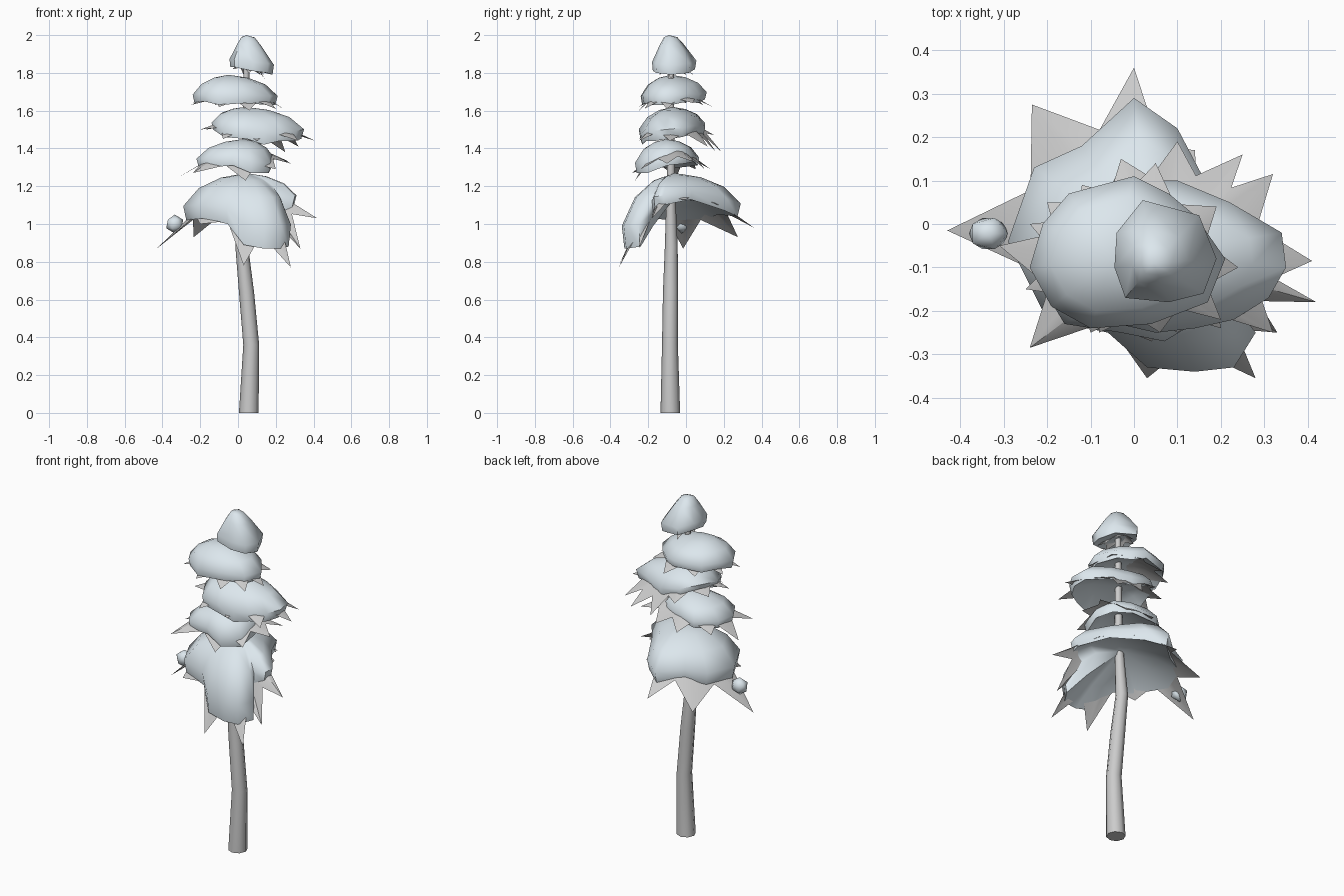
import bpy, bmesh, math
from mathutils import Vector

snow_mat = bpy.data.materials.new("snow")
snow_mat.diffuse_color = (0.72, 0.8, 0.85, 1)


def finish(bm, name, angle, mat=None):
    bmesh.ops.recalc_face_normals(bm, faces=bm.faces)
    me = bpy.data.meshes.new(name)
    bm.to_mesh(me)
    bm.free()
    ob = bpy.data.objects.new(name, me)
    bpy.context.collection.objects.link(ob)
    if mat:
        me.materials.append(mat)
    bpy.ops.object.select_all(action='DESELECT')
    ob.select_set(True)
    bpy.context.view_layer.objects.active = ob
    bpy.ops.object.shade_smooth_by_angle(angle=math.radians(angle))
    return ob


def loft(rings, name, angle, start=None, end=None, mat=None):
    """Skin closed rings, with optional pole points at both ends."""
    bm = bmesh.new()
    loops = [[bm.verts.new(p) for p in r] for r in rings]
    n = len(loops[0])
    for a, b in zip(loops, loops[1:]):
        for i in range(n):
            j = (i + 1) % n
            bm.faces.new((a[i], a[j], b[j], b[i]))
    for pole, ring in ((start, loops[0]), (end, loops[-1])):
        if pole is not None:
            v = bm.verts.new(pole)
            for i in range(n):
                bm.faces.new((v, ring[i], ring[(i + 1) % n]))
    return finish(bm, name, angle, mat)


def ordered(c, pts):
    return sorted((Vector(p) for p in pts),
                  key=lambda p: math.atan2(p.y - c.y, p.x - c.x))


def blend(c, p, f, g):
    return Vector((c.x + (p.x - c.x) * f, c.y + (p.y - c.y) * f,
                   c.z + (p.z - c.z) * g))


def skirt(name, apex, tips):
    """Thin drooping star of needle branches."""
    c = Vector(apex)
    tips = ordered(c, tips)
    outer = []
    for i, p in enumerate(tips):
        q = tips[(i + 1) % len(tips)]
        outer += [p, blend(c, (p + q) / 2, 0.74, 0.62)]
    mid = [blend(c, p, 0.5 if i % 2 == 0 else 0.58, 0.36)
           for i, p in enumerate(outer)]
    loft([mid, outer], name, 40, start=c)


def snow(name, top, edge, prof=((.4, .1), (.75, .32), (1, .7), (.95, 1), (.6, .72)), under=.5):
    """Thick snow cap with a rounded hanging rim."""
    c = Vector(top)
    edge = ordered(c, edge)
    rings = [[blend(c, p, f, g) for p in edge] for f, g in prof]
    zmean = sum(p.z for p in edge) / len(edge)
    end = Vector((c.x, c.y, c.z + (zmean - c.z) * under))
    loft(rings, name, 60, c, end, snow_mat)


# Bent, tapering trunk
path = [(.057, -.083, 0, .052), (.07, -.085, .36, .042), (.045, -.082, .64, .04),
        (.02, -.078, .88, .034), (.04, -.08, 1.2, .022), (.045, -.08, 1.9, .015)]
rings = [[Vector((x + r * math.cos(k * math.pi / 4), y + r * math.sin(k * math.pi / 4), z))
          for k in range(8)] for x, y, z, r in path]
loft(rings, "trunk", 50, (.057, -.083, 0), (.045, -.08, 1.9))

# Bottom tier, open at the back right
skirt("branches_1", (.03, -.07, 1.22), [
    (.42, -.18, 1.03), (.24, .0, 1.13), (.14, .17, 1.1), (0, .36, .98),
    (-.235, .275, .93), (-.43, -.015, .87), (-.2, -.23, 1.0),
    (.03, -.355, .78), (.28, -.355, .77), (.33, -.25, .87)])
snow("snow_1", (.04, -.06, 1.27), [
    (.31, -.12, 1.1), (.2, .03, 1.13), (.1, .22, 1.07), (0, .29, 1.04),
    (-.12, .18, 1.05), (-.23, .13, 1.03), (-.29, -.04, 1.02), (-.2, -.22, 1.03),
    (-.06, -.25, 1.0), (.03, -.33, .89), (.14, -.34, .87), (.23, -.33, .87),
    (.28, -.25, .88), (.23, -.18, 1.06), (.3, -.17, 1.09)])

# Loose snow lump on the left branch tip
bm = bmesh.new()
bmesh.ops.create_icosphere(bm, subdivisions=1, radius=1)
for v in bm.verts:
    v.co = Vector((v.co.x * .05 - .335, v.co.y * .042 - .022, v.co.z * .05 + 1.0))
finish(bm, "snow_lump", 60, snow_mat)

# Second tier
skirt("branches_2", (.03, -.08, 1.41), [
    (.28, -.1, 1.32), (.27, .04, 1.33), (.13, .1, 1.29), (-.03, .13, 1.29),
    (-.2, .05, 1.29), (-.31, -.05, 1.25), (-.24, -.285, 1.27),
    (.04, -.27, 1.23), (.2, -.24, 1.29)])
snow("snow_2", (.03, -.1, 1.45), [
    (.19, -.1, 1.31), (.15, .0, 1.32), (.04, .05, 1.33), (-.1, .07, 1.31),
    (-.2, -.02, 1.3), (-.22, -.13, 1.3), (-.16, -.23, 1.3), (-.03, -.25, 1.31),
    (.07, -.27, 1.27), (.17, -.21, 1.27)])

# Third tier, leaning right
skirt("branches_3", (.05, -.07, 1.57), [
    (.41, -.085, 1.44), (.32, .115, 1.41), (.25, .16, 1.38), (.1, .19, 1.38),
    (-.03, .15, 1.47), (-.17, .03, 1.5), (-.2, -.12, 1.5),
    (-.08, -.25, 1.45), (.1, -.25, 1.44), (.32, -.25, 1.44)])
snow("snow_3", (.04, -.07, 1.62), [
    (.35, -.1, 1.45), (.34, -.02, 1.46), (.22, .05, 1.48), (.1, .1, 1.46),
    (-.03, .1, 1.5), (-.12, .02, 1.53), (-.14, -.1, 1.5), (-.08, -.22, 1.46),
    (.05, -.25, 1.45), (.14, -.24, 1.42), (.23, -.22, 1.44), (.31, -.17, 1.44)])

# Fourth tier, leaning left
skirt("branches_4", (.02, -.08, 1.72), [
    (.24, -.1, 1.61), (.19, .04, 1.64), (.05, .14, 1.62), (-.12, .09, 1.63),
    (-.24, .0, 1.64), (-.25, -.15, 1.63), (-.1, -.25, 1.62),
    (.06, -.25, 1.6), (.2, -.22, 1.61)])
snow("snow_4", (-.05, -.08, 1.79), [
    (.21, -.08, 1.63), (.14, .02, 1.65), (.08, .07, 1.64), (0, .11, 1.66),
    (-.15, .07, 1.65), (-.21, .0, 1.66), (-.24, -.1, 1.64), (-.19, -.19, 1.65),
    (-.1, -.24, 1.63), (.04, -.23, 1.64), (.17, -.18, 1.63)])

# Treetop
skirt("branches_5", (.045, -.08, 1.87), [
    (.14, -.08, 1.77), (.12, .0, 1.79), (.03, .04, 1.79), (-.03, -.04, 1.82),
    (-.02, -.13, 1.82), (.06, -.16, 1.8), (.14, -.14, 1.79)])
snow("snow_top", (.045, -.09, 2.0), [
    (.19, -.08, 1.79), (.15, .02, 1.8), (.02, .055, 1.82), (-.04, -.02, 1.84),
    (-.045, -.1, 1.83), (-.02, -.17, 1.83), (.08, -.18, 1.81), (.16, -.16, 1.8)],
    prof=((.3, .06), (.55, .28), (1, .75), (.95, 1), (.5, .9)), under=.85)
